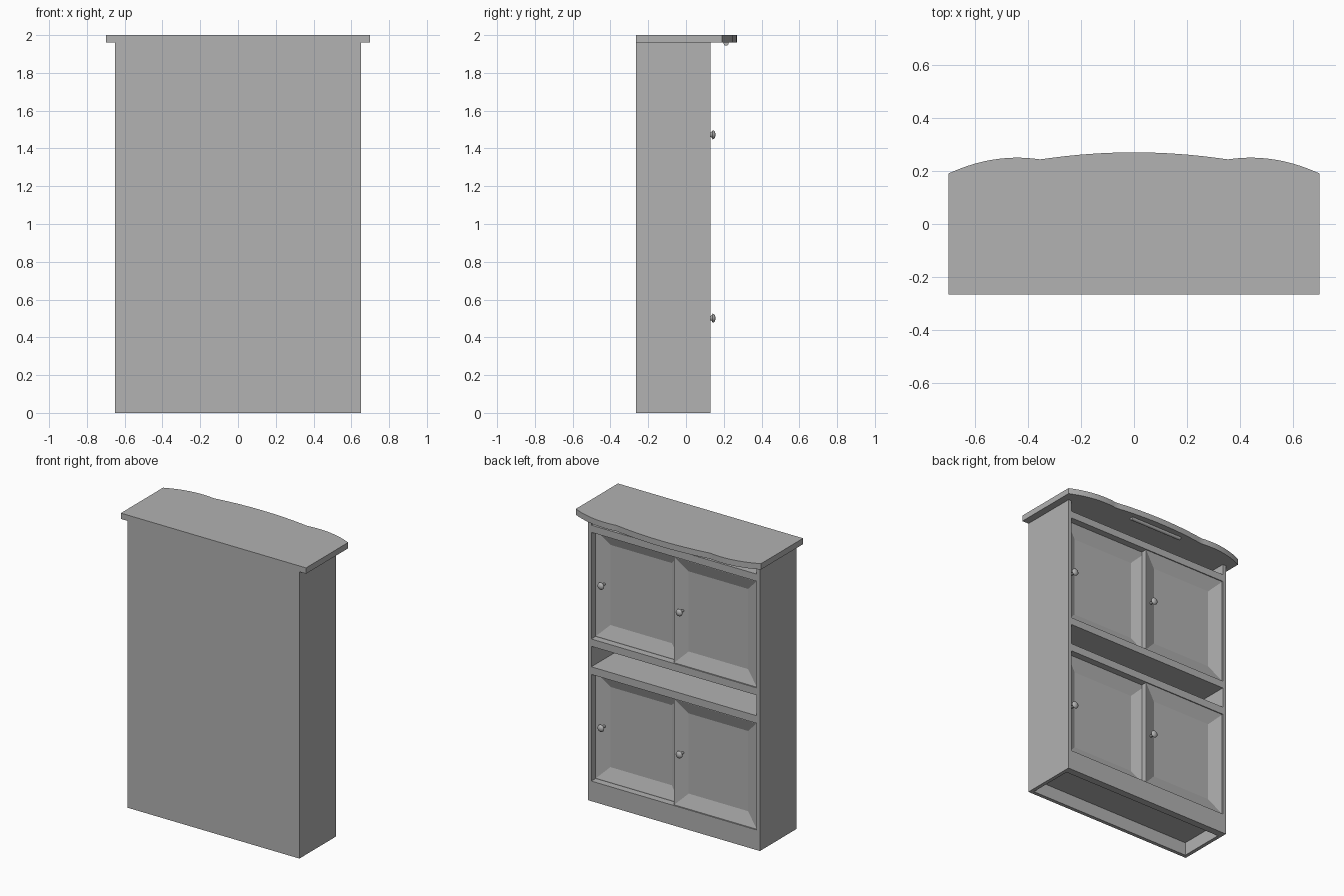
import bpy, bmesh, math

default = bpy.data.objects.get("Cube")
if default:
    bpy.data.objects.remove(default, do_unlink=True)

grey = bpy.data.materials.new("plain_grey")
grey.use_nodes = True
colour = (0.445, 0.445, 0.445, 1)
grey.diffuse_color = colour
grey.node_tree.nodes["Principled BSDF"].inputs["Base Color"].default_value = colour


def finish(name, bm, smooth=False):
    bmesh.ops.recalc_face_normals(bm, faces=bm.faces)
    mesh = bpy.data.meshes.new(name)
    bm.to_mesh(mesh)
    bm.free()
    mesh.materials.append(grey)
    ob = bpy.data.objects.new(name, mesh)
    bpy.context.collection.objects.link(ob)
    if smooth:
        bpy.ops.object.select_all(action='DESELECT')
        ob.select_set(True)
        bpy.context.view_layer.objects.active = ob
        bpy.ops.object.shade_smooth_by_angle(angle=math.radians(40))
    return ob


def box_mesh(x0, x1, y0, y1, z0, z1):
    bm = bmesh.new()
    bmesh.ops.create_cube(bm, size=1)
    for v in bm.verts:
        v.co = (x1 if v.co.x > 0 else x0, y1 if v.co.y > 0 else y0, z1 if v.co.z > 0 else z0)
    return bm


def board(name, *limits):
    return finish(name, box_mesh(*limits))


WIDE, INNER = 0.65, 0.625
BACK, FRONT = -0.265, 0.13
PANEL, TOP_Z = -0.24, 1.96

# Carcass
board("left_side", INNER, WIDE, BACK, FRONT, 0, TOP_Z)
board("right_side", -WIDE, -INNER, BACK, FRONT, 0, TOP_Z)
board("back_panel", -INNER, INNER, BACK, PANEL, 0, TOP_Z)
board("plinth", -INNER, INNER, 0.08, FRONT, 0, 0.137)
board("bottom_board", -INNER, INNER, PANEL, 0.08, 0.09, 0.137)
for name, low, high in (("niche_floor", 0.866, 0.918),
                        ("niche_ceiling", 1.058, 1.108),
                        ("upper_shelf", 1.837, 1.886)):
    board(name, -INNER, INNER, PANEL, FRONT, low, high)


# Worktop with a three-lobed edge
def edge_y(x):
    x = abs(x)
    if x < 0.355:
        return 0.27 - 0.027 * (x / 0.355) ** 2
    return 0.25 - 0.06 * ((x - 0.44) / 0.26) ** 2


def span(a, b, n):
    return [a + (b - a) * i / n for i in range(n)]


xs = span(0.7, 0.355, 14) + span(0.355, -0.355, 24) + span(-0.355, -0.7, 14) + [-0.7]
bm = bmesh.new()
outline = [(-0.7, BACK), (0.7, BACK)] + [(x, edge_y(x)) for x in xs]
face = bm.faces.new([bm.verts.new((x, y, TOP_Z)) for x, y in outline])
lifted = bmesh.ops.extrude_face_region(bm, geom=[face])
for v in lifted["geom"]:
    if isinstance(v, bmesh.types.BMVert):
        v.co.z = 2
finish("top_board", bm, True)


# Sliding doors with sunken, sloped panels
def door(name, x0, x1, front, z0, z1):
    bm = box_mesh(x0, x1, front - 0.038, front, z0, z1)
    bm.normal_update()
    face = max(bm.faces, key=lambda f: f.calc_center_median().y)
    bmesh.ops.inset_region(bm, faces=[face], thickness=0.008)
    bmesh.ops.inset_region(bm, faces=[face], thickness=0.12)
    for v in face.verts:
        v.co.y -= 0.03
    finish(name, bm)


# Mushroom knobs, turned about the y axis
def knob(name, x, front, z):
    profile = [(0, -0.03), (0.009, -0.03), (0.009, 0.004), (0.014, 0.012), (0.024, 0.018),
               (0.022, 0.025), (0.014, 0.031), (0, 0.034)]
    bm = bmesh.new()
    verts = [bm.verts.new((x + r, front + y, z)) for r, y in profile]
    edges = [bm.edges.new(pair) for pair in zip(verts, verts[1:])]
    bmesh.ops.spin(bm, geom=verts + edges, cent=(x, front, z), axis=(0, 1, 0),
                   angle=math.tau, steps=20)
    bmesh.ops.remove_doubles(bm, verts=bm.verts, dist=0.0001)
    finish(name, bm, True)


for level, low, high in (("lower", 0.137, 0.866), ("upper", 1.108, 1.837)):
    for side, x0, x1, front in (("left", -0.02, INNER, 0.083), ("right", -INNER, 0.005, 0.123)):
        door(f"{level}_{side}_door", x0, x1, front, low, high)
        knob(f"{level}_{side}_knob", x1 - 0.053, front, (low + high) / 2)

# Rounded bar under the overhang
bm = bmesh.new()
bmesh.ops.create_cone(bm, cap_ends=True, segments=16, radius1=0.013, radius2=0.013, depth=0.4)
for v in bm.verts:
    v.co = (v.co.z, 0.212 + v.co.y, 1.957 + v.co.x)
finish("under_top_bar", bm, True)
